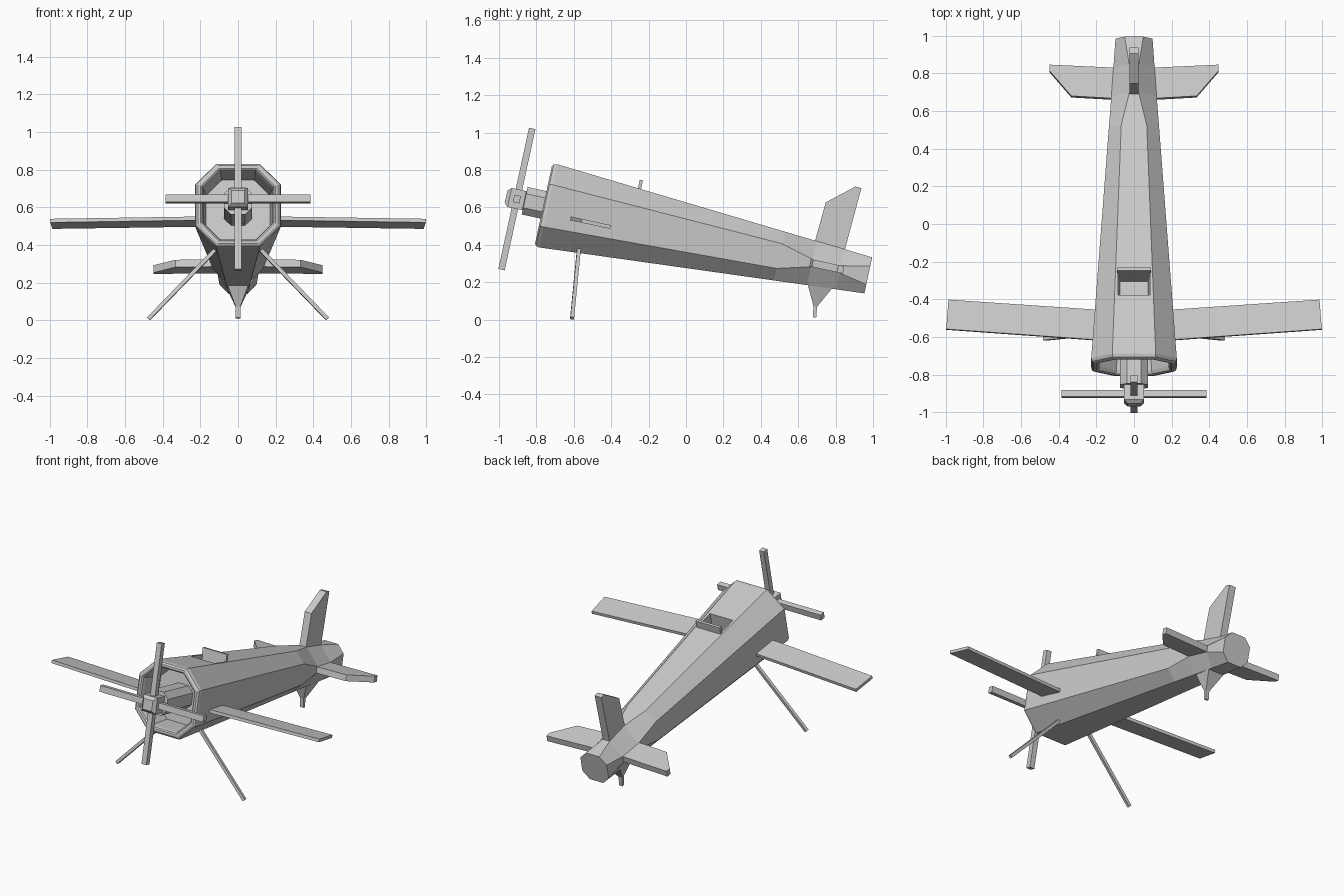
import bpy, bmesh, math
from mathutils import Matrix, Vector

if "Cube" in bpy.data.objects:
    bpy.data.objects.remove(bpy.data.objects["Cube"])

# Everything is built along the fuselage axis (x side, y back, z up), then pitched nose-up
FRAME = Matrix.Translation((0, -0.762, 0.614)) @ Matrix.Rotation(math.radians(-12.25), 4, 'X')


def loft(name, rings, bevel=0.0):
    """Skin a series of matching rings and cap both ends."""
    bm = bmesh.new()
    vs = [[bm.verts.new(FRAME @ Vector(p)) for p in r] for r in rings]
    n = len(rings[0])
    for a, b in zip(vs, vs[1:]):
        for i in range(n):
            bm.faces.new((a[i], a[(i + 1) % n], b[(i + 1) % n], b[i]))
    bm.faces.new(vs[0])
    bm.faces.new(vs[-1])
    if bevel:
        bmesh.ops.bevel(bm, geom=bm.edges[:], offset=bevel, segments=1, affect='EDGES')
    bmesh.ops.recalc_face_normals(bm, faces=bm.faces)
    me = bpy.data.meshes.new(name)
    bm.to_mesh(me)
    bm.free()
    ob = bpy.data.objects.new(name, me)
    bpy.context.collection.objects.link(ob)
    return ob


def rect(y, hx, hz, cz=0.0):
    return [(-hx, y, cz - hz), (hx, y, cz - hz), (hx, y, cz + hz), (-hx, y, cz + hz)]


def box(name, x, y, z, bevel=0.0):
    r = [[(a, b, c) for a, c in ((x[0], z[0]), (x[1], z[0]), (x[1], z[1]), (x[0], z[1]))] for b in y]
    return loft(name, r, bevel)


def octagon(y, r, top=None, side=None):
    """Octagon whose top and side flats can be narrowed."""
    f = r * 0.507
    t, s = top or f, side or f
    return [(f, y, -r), (r, y, -s), (r, y, s), (t, y, r),
            (-t, y, r), (-r, y, s), (-r, y, -s), (-f, y, -r)]


# Fuselage: firewall, hollow nose, rounded cowl lip, tapered body pinched at the tail
fuselage = loft("fuselage", [
    octagon(0.17, 0.17), octagon(0.025, 0.184), octagon(0.006, 0.19), octagon(0, 0.198),
    octagon(0, 0.212), octagon(0.008, 0.223), octagon(0.025, 0.2275),
    octagon(1.29, 0.1336), octagon(1.468, 0.1206, 0.025, 0.02),
    octagon(1.625, 0.1095, 0.025, 0.02), octagon(1.777, 0.0985)])

# Cockpit opening
cutter = loft("cockpit_cutter", [
    [(-x, y0, z), (x, y0, z), (x, y1, z), (-x, y1, z)]
    for x, y0, y1, z in ((0.075, 0.352, 0.475, -0.04), (0.09, 0.348, 0.478, 0.3))])
mod = fuselage.modifiers.new("cockpit", 'BOOLEAN')
mod.operation, mod.solver, mod.object = 'DIFFERENCE', 'EXACT', cutter
bpy.context.view_layer.objects.active = fuselage
bpy.ops.object.modifier_apply(modifier=mod.name)
bpy.data.objects.remove(cutter)

# Raised panel behind the cockpit
loft("headrest", [rect(0.475, 0.09, 0.04, 0.2), rect(0.492, 0.09, 0.04, 0.2)])

# Engine shaft, hub and four blades
loft("engine_shaft", [octagon(-0.103, 0.075), octagon(0.18, 0.075)])
loft("propeller_hub", [rect(-0.205, 0.034, 0.034), rect(-0.185, 0.052, 0.052),
                       rect(-0.105, 0.052, 0.052), rect(-0.095, 0.042, 0.042)])
box("propeller_blade_level", (-0.386, 0.386), (-0.163, -0.128), (-0.02, 0.02))
box("propeller_blade_upright", (-0.018, 0.018), (-0.163, -0.128), (-0.386, 0.386))

# Tail surfaces share one outline: (distance back, distance outward)
TAIL = [(1.458, 0.09), (1.472, 0.333), (1.61, 0.45), (1.642, 0.448), (1.625, 0.09)]
loft("tail_fin", [[(x, u, r) for u, r in TAIL] for x in (-0.025, 0.025)])

for sx, side in ((-1, "left"), (1, "right")):
    loft(side + "_tailplane", [[(sx * r, u, z) for u, r in TAIL] for z in (-0.02, 0.02)])
    # Wing, swept slightly back
    loft(side + "_wing", [
        [(sx * x0, u0, -0.05), (sx * x1, u1, -0.05), (sx * x1, u1, -0.03), (sx * x0, u0, -0.03)]
        for x0, u0, x1, u1 in ((0.19, 0.156, 0.19, 0.32), (0.998, 0.215, 0.986, 0.375))])
    # Splayed landing leg, placed between two world-space points
    inv = FRAME.inverted()
    a, b = inv @ Vector((sx * 0.11, -0.572, 0.385)), inv @ Vector((sx * 0.475, -0.609, 0.008))
    d = (b - a).normalized()
    p = Vector((0, 1, 0)).cross(d).normalized()
    q = d.cross(p)
    loft(side + "_landing_leg", [
        [c + 0.01 * (i * p + j * q) for i, j in ((-1, -1), (1, -1), (1, 1), (-1, 1))] for c in (a, b)])

# Tail skid: pyramid under the tail ending in a short peg
loft("tail_skid", [
    [(-x, y0, z), (x, y0, z), (x, y1, z), (-x, y1, z)]
    for x, y0, y1, z in ((0.06, 1.465, 1.605, -0.105), (0.013, 1.525, 1.545, -0.222),
                         (0.012, 1.536, 1.553, -0.281))])
